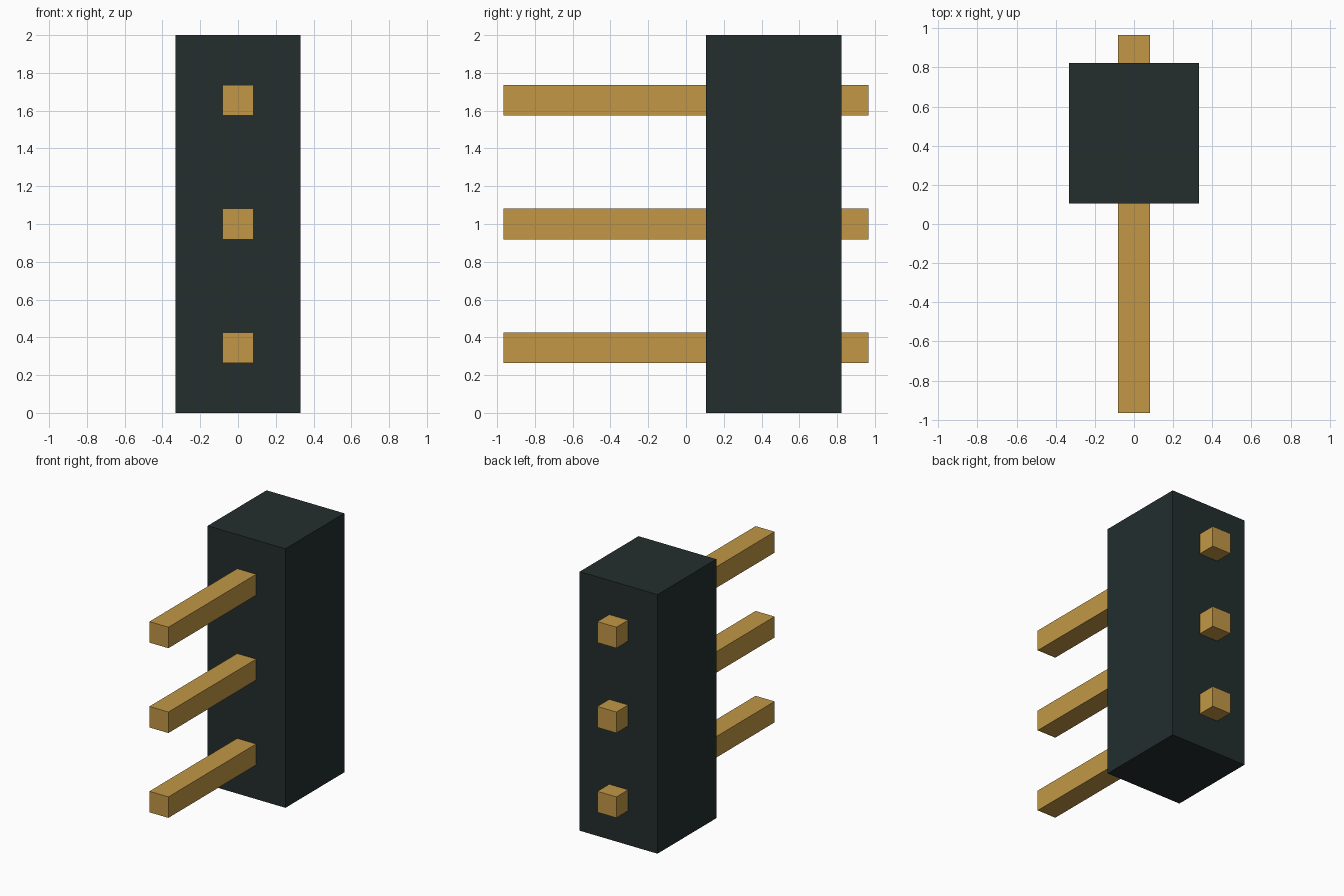
import bpy

cube = bpy.data.objects.get("Cube")
if cube:
    bpy.data.objects.remove(cube, do_unlink=True)


def make_material(name, rgb):
    mat = bpy.data.materials.new(name)
    mat.use_nodes = True
    colour = (*rgb, 1.0)
    mat.diffuse_color = colour
    bsdf = next(n for n in mat.node_tree.nodes if n.type == 'BSDF_PRINCIPLED')
    bsdf.inputs["Base Color"].default_value = colour
    return mat


def make_box(name, low, high, mat):
    """Axis-aligned box between two opposite corners."""
    centre = [(a + b) / 2 for a, b in zip(low, high)]
    size = [b - a for a, b in zip(low, high)]
    bpy.ops.mesh.primitive_cube_add(size=1, location=centre)
    obj = bpy.context.object
    obj.name = name
    obj.scale = size
    bpy.ops.object.transform_apply(location=False, rotation=False, scale=True)
    obj.data.materials.append(mat)
    return obj


black_plastic = make_material("black plastic", (0.017, 0.027, 0.027))
gold_metal = make_material("gold metal", (0.539, 0.313, 0.061))

# Insulating housing
make_box("housing", (-0.332, 0.105, 0.0), (0.332, 0.822, 2.0), black_plastic)

# Square pins running through the housing, long end to the front
PIN_HALF = 0.081
PIN_PITCH = 0.655
for i, label in enumerate(("lower", "middle", "upper")):
    z = 1.0 + (i - 1) * PIN_PITCH
    make_box(label + "_pin", (-PIN_HALF, -0.965, z - PIN_HALF),
             (PIN_HALF, 0.965, z + PIN_HALF), gold_metal)
